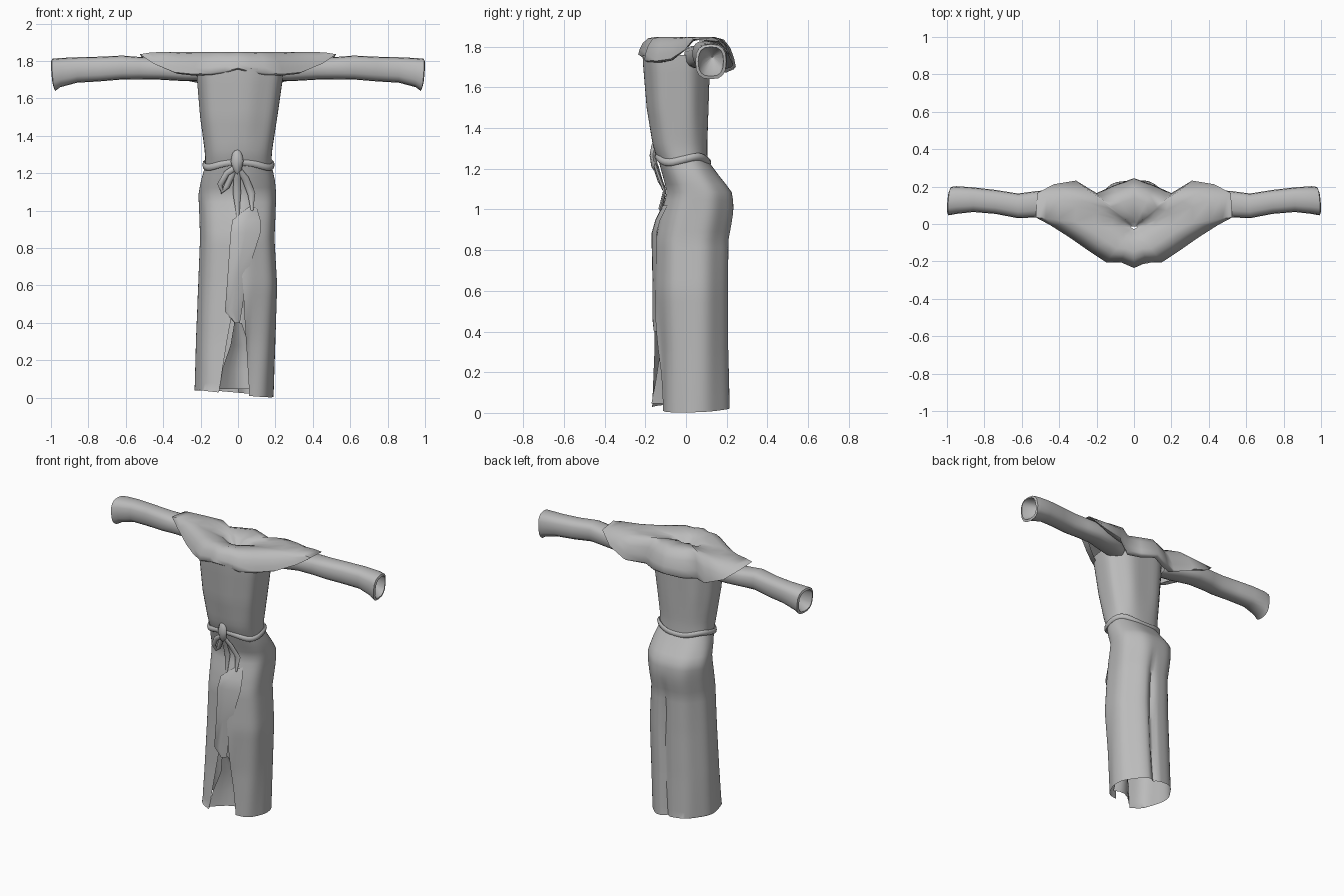
import bpy, bmesh, math
from mathutils import Vector

cloth = bpy.data.materials.new("grey_cloth")
cloth.diffuse_color = (0.5, 0.5, 0.5, 1)


def lerp(a, b, t):
    return a + (b - a) * t


def sample(table, k):
    """Interpolate rows of a table by their first column."""
    if k <= table[0][0]:
        return table[0][1:]
    for p, q in zip(table, table[1:]):
        if k <= q[0]:
            t = (k - p[0]) / (q[0] - p[0])
            return tuple(lerp(a, b, t) for a, b in zip(p[1:], q[1:]))
    return table[-1][1:]


def loft(name, rows, closed=True, angle=45):
    """Join rows of points into a smooth sheet or tube."""
    bm = bmesh.new()
    vs = [[bm.verts.new(p) for p in r] for r in rows]
    n = len(rows[0])
    for a, b in zip(vs, vs[1:]):
        for i in range(n if closed else n - 1):
            j = (i + 1) % n
            bm.faces.new((a[i], a[j], b[j], b[i]))
    bmesh.ops.remove_doubles(bm, verts=bm.verts, dist=0.0005)
    bmesh.ops.recalc_face_normals(bm, faces=bm.faces)
    me = bpy.data.meshes.new(name)
    bm.to_mesh(me)
    bm.free()
    ob = bpy.data.objects.new(name, me)
    bpy.context.collection.objects.link(ob)
    me.materials.append(cloth)
    bpy.ops.object.select_all(action='DESELECT')
    ob.select_set(True)
    bpy.context.view_layer.objects.active = ob
    bpy.ops.object.shade_smooth_by_angle(angle=math.radians(angle))
    return ob


def tube(name, path, width, depth=None, closed=False, n=8):
    """Sweep a rounded band, width along the side axis, depth along y."""
    path = [Vector(p) for p in path]
    rows = []
    m = len(path)
    for i, p in enumerate(path):
        a = path[(i - 1) % m] if closed or i else p
        b = path[(i + 1) % m] if closed or i < m - 1 else p
        d = (b - a).normalized()
        side = d.cross(Vector((0, 1, 0.01))).normalized()
        if closed:
            side = Vector((0, 0, 1))
        out = side.cross(d)
        w = width[i] if isinstance(width, (list, tuple)) else width
        h = depth or w
        rows.append([p + side * w * math.cos(t) + out * h * math.sin(t)
                     for t in (2 * math.pi * k / n for k in range(n))])
    if closed:
        rows.append(rows[0])
    return loft(name, rows)


# Body outline: z, left, right, front, back, squareness
BODY = [(0.0, -0.23, 0.19, -0.185, 0.22, 2.2), (0.3, -0.222, 0.20, -0.16, 0.212, 2.2),
        (0.6, -0.21, 0.21, -0.15, 0.21, 2.2), (0.85, -0.20, 0.195, -0.145, 0.212, 2.2),
        (0.96, -0.203, 0.20, -0.125, 0.232, 2.2), (1.03, -0.207, 0.203, -0.105, 0.236, 2.2),
        (1.09, -0.21, 0.205, -0.092, 0.225, 2.2), (1.17, -0.195, 0.197, -0.115, 0.16, 2.3),
        (1.24, -0.175, 0.18, -0.135, 0.108, 2.4), (1.3, -0.175, 0.18, -0.16, 0.105, 2.5),
        (1.5, -0.20, 0.21, -0.19, 0.112, 2.5), (1.74, -0.22, 0.245, -0.21, 0.12, 2.5)]


def body_point(a, z, grow=0.0):
    """Point on the body; a = 0 at the front, turning towards +x."""
    l, r, f, b, e = sample(BODY, z)
    e = 2 / e
    s, c = math.sin(a), math.cos(a)
    fold = 0.004 * math.sin(7 * a + 1) * min(1, abs(z - 1.24) * 4)
    # centre crease down the back of the skirt
    if z < 1.0:
        fold -= 0.025 * math.exp(-((a - math.pi + 0.1) / 0.09) ** 2) * min(1, (1 - z) * 4)
    # right side of the slit hangs further back
    if s > 0 and c > 0 and z < 0.6:
        fold -= 0.06 * (0.6 - z) / 0.6 * c * min(1, s * 3)
    x = (l + r) / 2 + math.copysign(abs(s) ** e, s) * ((r - l) / 2 + grow + fold)
    y = (f + b) / 2 - math.copysign(abs(c) ** e, c) * ((b - f) / 2 + grow + fold)
    return Vector((x, y, z))


# Skirt, open along a widening front slit
SLIT = [(0.02, -0.38, 0.50), (0.3, -0.2, 0.25), (0.45, -0.10, 0.16), (0.66, 0.08, 0.08)]
rows = []
for i in range(33):
    z = lerp(0.0, 1.24, i / 32)
    a0, a1 = sample(SLIT, z)
    row = []
    for k in range(73):
        a = lerp(a1, a0 + 2 * math.pi, k / 72)
        p = body_point(a, z)
        if i == 0:
            p.z += 0.024 - 0.022 * math.sin(a + 0.2)
        row.append(p)
    rows.append(row)
loft("skirt", rows, closed=False)

# Wrapped front panel standing proud of the skirt
PANEL = [(0.40, -0.02, 0.01, -0.158), (0.46, -0.07, 0.02, -0.165), (0.66, -0.055, 0.05, -0.165),
         (0.88, -0.04, 0.12, -0.17), (0.95, -0.03, 0.12, -0.15), (1.02, 0.06, 0.10, -0.115)]
rows = []
for z, x0, x1, y in PANEL:
    rows.append([(lerp(x0, x1, t), y + d, z) for t, d in
                 ((0.1, 0.03), (0, 0.008), (0.12, 0), (0.5, 0.002), (1, 0.024))])
loft("wrap_panel", rows, closed=False)

# Curled lining inside the slit
rows = []
for z, x, w, y in [(0.045, -0.10, 0.20, -0.17), (0.15, -0.085, 0.16, -0.15),
                   (0.28, -0.04, 0.10, -0.13), (0.40, -0.02, 0.04, -0.145)]:
    rows.append([(x + w * t, y + 0.10 * w / 0.2 * math.sin(t * 2.2), z)
                 for t in (0, 0.2, 0.4, 0.6, 0.8, 1)])
loft("slit_lining", rows, closed=False)

# Bodice with soft pleats
rows = []
for i in range(13):
    z = lerp(1.24, 1.76, i / 12)
    rows.append([body_point(2 * math.pi * k / 48, z) for k in range(48)])
loft("bodice", rows)

# Sleeves: x, y centre, z centre, half depth, half height
SLEEVE = [(0.17, 0.05, 1.75, 0.06, 0.055), (0.28, 0.09, 1.75, 0.085, 0.058),
          (0.42, 0.11, 1.758, 0.075, 0.058), (0.53, 0.105, 1.762, 0.07, 0.06),
          (0.62, 0.097, 1.765, 0.066, 0.064), (0.74, 0.118, 1.757, 0.064, 0.066),
          (0.86, 0.13, 1.752, 0.066, 0.068), (0.95, 0.128, 1.738, 0.074, 0.078),
          (0.985, 0.122, 1.726, 0.076, 0.086)]
CUFF = [(0.99, 0.122, 1.727, 0.062, 0.072), (0.93, 0.13, 1.74, 0.05, 0.056),
        (0.88, 0.13, 1.75, 0.002, 0.002)]
for side, tag in ((-1, "left"), (1, "right")):
    rows = []
    for i, (x, y, z, h, v) in enumerate(SLEEVE + CUFF):
        row = []
        for k in range(16):
            a = 2 * math.pi * k / 16
            c, s = math.cos(a), math.sin(a)
            lean = (0.008 * s - 0.007 * c) if i in (8, 9) else 0
            row.append((side * (x + lean), y + h * math.copysign(abs(c) ** 0.75, c),
                        z + v * math.copysign(abs(s) ** 0.75, s)))
        rows.append(row)
    loft(tag + "_sleeve", rows, angle=50)

# Draped shoulder cape: right half of the hem, front to back
HEM = [(0.0, -0.235, 1.762), (0.07, -0.205, 1.745), (0.15, -0.205, 1.735), (0.24, -0.145, 1.73),
       (0.34, -0.075, 1.74), (0.45, -0.005, 1.785), (0.525, 0.035, 1.836),
       (0.518, 0.165, 1.825), (0.43, 0.212, 1.755), (0.31, 0.232, 1.71),
       (0.2, 0.165, 1.69), (0.11, 0.205, 1.685), (0.0, 0.245, 1.70)]
hem = HEM + [(-x, y, z) for x, y, z in HEM[-2:0:-1]]
# Ring spread, share of hem height, crown height
RINGS = [(0.03, 0, 1.79), (0.12, 0, 1.80), (0.22, 0, 1.828), (0.4, 0, 1.838), (0.6, 0, 1.848),
         (0.78, 0.1, 1.85), (0.9, 0.38, 1.85), (0.97, 0.72, 1.845),
         (1.0, 1, 1.84), (0.96, 1.08, 1.84), (0.86, 1.08, 1.84)]
rows = []
for t, drop, top in RINGS:
    rows.append([(x * t, lerp(-0.02, y, t), lerp(top, z, drop)) for x, y, z in hem])
loft("shoulder_cape", rows, angle=60)

# Waist cord with a gentle wave
path = []
for k in range(40):
    a = 2 * math.pi * k / 40
    p = body_point(a, 1.245, 0.006)
    p.z += 0.014 * math.cos(3 * a)
    path.append(p)
tube("waist_cord", path, 0.018, 0.010, closed=True)

# Knot, bow loop and hanging ends
tube("knot", [(-0.005, -0.145, 1.33), (-0.005, -0.155, 1.31), (-0.005, -0.163, 1.265),
              (-0.003, -0.155, 1.215), (-0.003, -0.145, 1.20)],
     [0.003, 0.025, 0.034, 0.022, 0.003], 0.016)
tube("bow_loop", [(-0.015, -0.155, 1.23), (-0.06, -0.15, 1.20), (-0.095, -0.13, 1.14),
                  (-0.085, -0.11, 1.105), (-0.06, -0.12, 1.13), (-0.02, -0.145, 1.215)],
     0.016, 0.009)
for name, dx, low, bend in (("cord_end_left", 0.0, 0.96, -0.01), ("cord_end_right", 0.075, 1.0, 0.02)):
    tube(name, [(0, -0.155, 1.23), (dx * 0.4 + bend * 0.5, -0.135, 1.17),
                (dx * 0.8 + bend * 0.6, -0.105, 1.09), (dx, -0.128, low)],
         [0.012, 0.019, 0.021, 0.006], 0.008)
